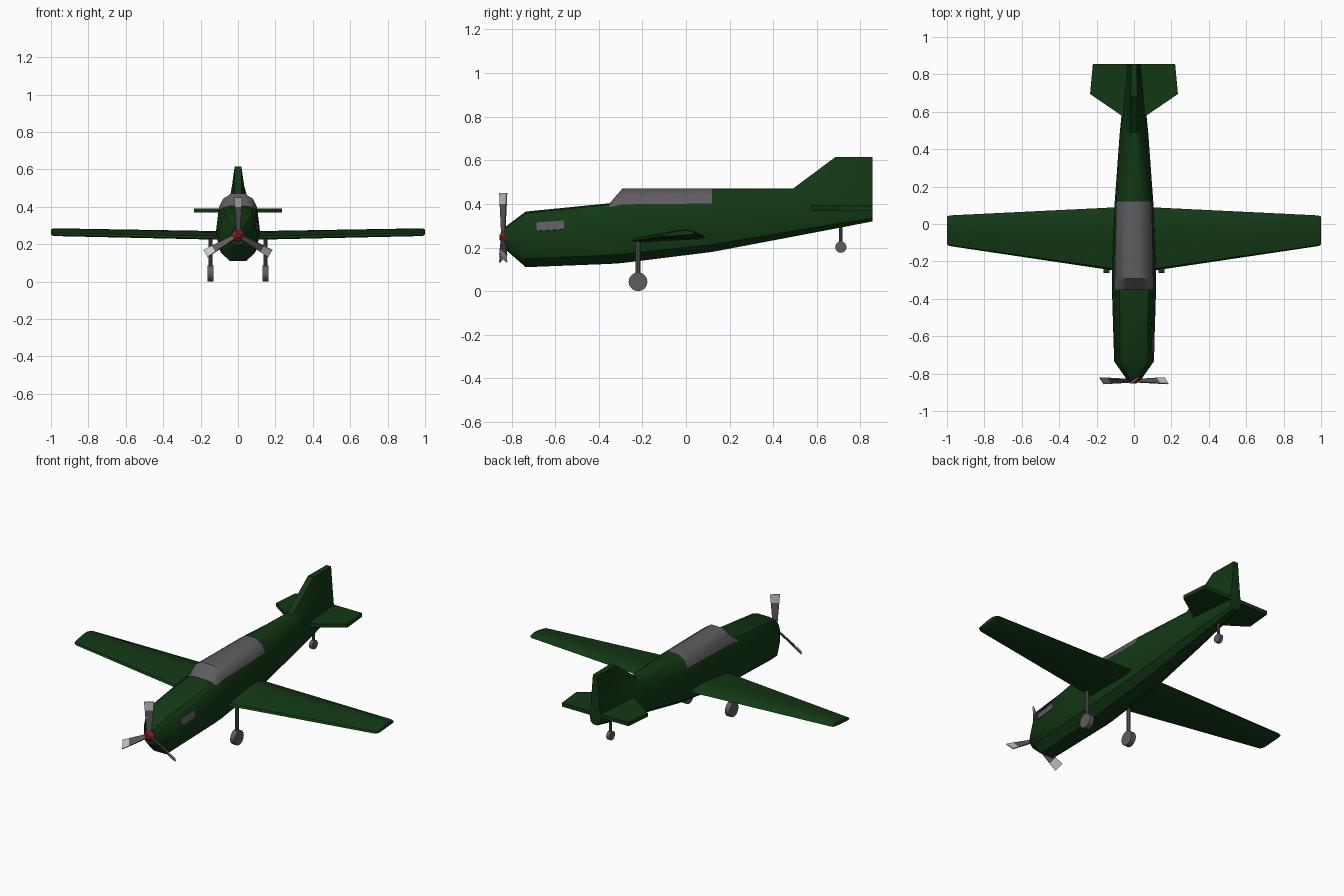
import bpy, bmesh, math
from mathutils import Matrix, Vector

if "Cube" in bpy.data.objects:
    bpy.data.objects.remove(bpy.data.objects["Cube"])


def material(name, rgb):
    m = bpy.data.materials.new(name)
    m.diffuse_color = (*rgb, 1)
    m.use_nodes = True
    m.node_tree.nodes["Principled BSDF"].inputs["Base Color"].default_value = m.diffuse_color
    return m


GREEN = material("dark green", (0.006, 0.04, 0.007))
GREY = material("grey", (0.115, 0.108, 0.118))
TIP = material("light grey", (0.6, 0.6, 0.6))
RED = material("red", (0.3, 0.008, 0.015))


def finish(name, bm, mats, mirror=False, angle=35):
    bmesh.ops.recalc_face_normals(bm, faces=bm.faces)
    me = bpy.data.meshes.new(name)
    bm.to_mesh(me)
    bm.free()
    ob = bpy.data.objects.new(name, me)
    bpy.context.collection.objects.link(ob)
    for m in mats:
        me.materials.append(m)
    bpy.ops.object.select_all(action='DESELECT')
    bpy.context.view_layer.objects.active = ob
    ob.select_set(True)
    bpy.ops.object.shade_smooth_by_angle(angle=math.radians(angle))
    if mirror:
        ob.modifiers.new("mirror", 'MIRROR')
    return ob


def loft(bm, rings, mat_rule=lambda i, k: 0):
    """Skin a list of closed rings and cap both ends."""
    vs = [[bm.verts.new(p) for p in r] for r in rings]
    n = len(vs[0])
    for i in range(len(vs) - 1):
        for k in range(n):
            f = bm.faces.new((vs[i][k], vs[i][(k + 1) % n],
                              vs[i + 1][(k + 1) % n], vs[i + 1][k]))
            f.material_index = mat_rule(i, k)
    bm.faces.new(vs[0])
    bm.faces.new(vs[-1]).material_index = mat_rule(len(vs) - 2, 0)


def cylinder(bm, r1, r2, depth, matrix, sides=16):
    bmesh.ops.create_cone(bm, cap_ends=True, segments=sides, radius1=r1,
                          radius2=r2, depth=depth, matrix=matrix)


# Fuselage with canopy, rear deck and fin in one skin
# y, half width, bottom z, widest z, shoulder x/z, top half width, top z, bulge
SECTIONS = [
    (-0.832, .038, .195, .245, .030, .275, .012, .292, .003),
    (-0.735, .106, .110, .240, .088, .325, .035, .365, .012),
    (-0.350, .118, .125, .260, .102, .385, .045, .403, .004),
    (-0.292, .118, .129, .265, .102, .398, .038, .470, .009),
    (0.120, .103, .180, .290, .094, .402, .032, .470, .009),
    (0.490, .076, .250, .335, .060, .415, .018, .470, .004),
    (0.685, .056, .287, .355, .045, .420, .018, .615, 0),
    (0.855, .036, .320, .365, .030, .425, .015, .615, 0)]


def body_ring(y, w, zb, zm, xs, zs, tw, zt, b):
    half = [(.4 * w, zb), (.82 * w, zb + .3 * (zm - zb)), (w, zm), (xs, zs),
            ((xs + tw) / 2 + b, (zs + zt) / 2 + b), (tw, zt)]
    return [(x, y, z) for x, z in half] + [(-x, y, z) for x, z in half[::-1]]


bm = bmesh.new()
loft(bm, [body_ring(*s) for s in SECTIONS],
     lambda i, k: 1 if i in (2, 3) and 3 <= k <= 7 else 0)
finish("fuselage", bm, [GREEN, GREY])

# Wings: chord fraction and height of the section
AIRFOIL = [(0, 0), (.03, .012), (.45, .033), (.75, .040), (.96, .028),
           (1, .017), (.9, .008), (.1, -.006)]


def wing_ring(x, lead, trail, z, k=1.0):
    return [(x, lead + c * (trail - lead), z + h * k) for c, h in AIRFOIL]


bm = bmesh.new()
loft(bm, [wing_ring(.03, -.26, .092, .228), wing_ring(.10, -.25, .089, .230),
          wing_ring(.985, -.118, .046, .249, .9),
          wing_ring(1, -.11, .04, .255, .6)])
finish("wings", bm, [GREEN], mirror=True)

# Tailplane
bm = bmesh.new()
loft(bm, [wing_ring(.01, .54, .855, .372, .6),
          wing_ring(.075, .585, .855, .372, .6)])
top = [(.235, .695), (.22, .855)]
root = [(.02, .548), top[0], top[1], (.02, .855)]
bm.clear()
loft(bm, [[(x, y, .370) for x, y in root], [(x, y, .392) for x, y in root]])
finish("tailplane", bm, [GREEN], mirror=True)

# Main landing gear
side = Matrix.Rotation(math.pi / 2, 4, 'Y')
bm = bmesh.new()
cylinder(bm, .043, .043, .03, Matrix.Translation((.147, -.22, .043)) @ side)
cylinder(bm, .011, .011, .19, Matrix.Translation((.147, -.22, .14)), 10)
finish("main_wheels", bm, [GREY], mirror=True)

# Tail wheel
bm = bmesh.new()
cylinder(bm, .026, .026, .022, Matrix.Translation((0, .71, .202)) @ side)
cylinder(bm, .008, .008, .11, Matrix.Translation((0, .71, .255)), 10)
finish("tail_wheel", bm, [GREY])

# Exhaust plate on the right side of the nose
bm = bmesh.new()
place = (Matrix.Translation((.095, -.622, .298))
         @ Matrix.Rotation(math.radians(-1.8), 4, 'Z')
         @ Matrix.Rotation(math.radians(-13), 4, 'Y')
         @ Matrix.Rotation(math.radians(4), 4, 'X'))
bmesh.ops.create_cube(bm, size=1,
                      matrix=place @ Matrix.Diagonal((.02, .125, .04, 1)))
finish("exhaust", bm, [GREY])

# Propeller: three pitched blades with light tips
bm = bmesh.new()
for a in range(3):
    turn = (Matrix.Translation((0, -.838, .25))
            @ Matrix.Rotation(math.radians(120 * a), 4, 'Y'))
    rings = []
    for r, w in ((.01, .012), (.15, .023), (.2, .027)):
        pitch = turn @ Matrix.Rotation(math.radians(38), 4, 'Z')
        rings.append([pitch @ Vector((x, y, r)) for x, y in
                      ((-w, -.003), (w, -.003), (w, .003), (-w, .003))])
    loft(bm, rings, lambda i, k: i)
finish("propeller", bm, [GREY, TIP])

# Spinner
bm = bmesh.new()
cylinder(bm, .044, .012, .032, Matrix.Translation((0, -.838, .247))
         @ Matrix.Rotation(math.pi / 2, 4, 'X'), 10)
finish("spinner", bm, [RED])
